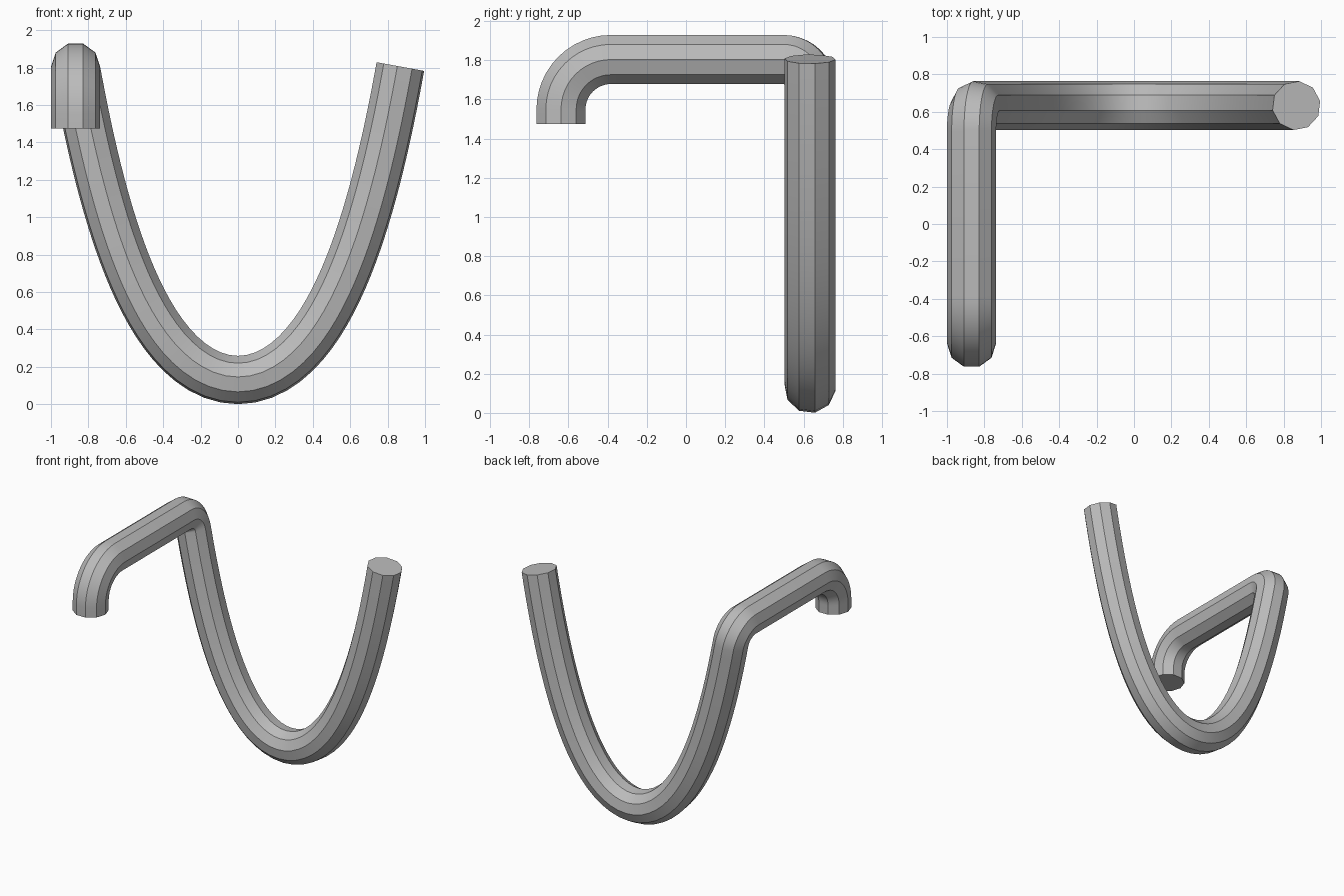
import bpy, bmesh, math
from mathutils import Vector

cube = bpy.data.objects.get("Cube")
if cube:
    bpy.data.objects.remove(cube, do_unlink=True)

SIDES, RADIUS = 10, 0.1315
SAG, BASE, END_X, BACK_Y = 0.3585, 0.13, 0.868, 0.633


def hanging(x):
    """Point of the sagging curve at x."""
    return Vector((x, BACK_Y, BASE + SAG * (math.cosh(x / SAG) - 1)))


def bend(corner, back, onward, r, steps):
    """Quarter-circle points rounding a right-angled corner."""
    centre = corner + (back + onward) * r
    angles = [math.pi / 2 * i / steps for i in range(steps + 1)]
    return [centre - r * (onward * math.cos(a) + back * math.sin(a)) for a in angles]


def sweep(name, path, side, mat):
    """Sweep a polygon along the path without twisting it, and cap both ends."""
    last = len(path) - 1
    bm = bmesh.new()
    rings, old = [], None
    for i, p in enumerate(path):
        a = (p - path[i - 1]).normalized() if i > 0 else Vector()
        b = (path[i + 1] - p).normalized() if i < last else Vector()
        tangent = (a + b).normalized()
        if old:
            side = old.rotation_difference(tangent) @ side
        side = (side - tangent * side.dot(tangent)).normalized()
        up, old = tangent.cross(side), tangent
        ring = []
        for k in range(SIDES):
            t = math.tau * k / SIDES
            ring.append(bm.verts.new(p + RADIUS * (side * math.cos(t) + up * math.sin(t))))
        rings.append(ring)
    for r0, r1 in zip(rings, rings[1:]):
        for k in range(SIDES):
            n = (k + 1) % SIDES
            bm.faces.new((r0[k], r0[n], r1[n], r1[k]))
    bm.faces.new(rings[0])
    bm.faces.new(rings[-1])
    bmesh.ops.recalc_face_normals(bm, faces=bm.faces)
    mesh = bpy.data.meshes.new(name)
    bm.to_mesh(mesh)
    bm.free()
    mesh.materials.append(mat)
    obj = bpy.data.objects.new(name, mesh)
    bpy.context.collection.objects.link(obj)
    return obj


grey = bpy.data.materials.new("plain_grey")
grey.use_nodes = True
grey.diffuse_color = (0.5, 0.5, 0.5, 1)
grey.node_tree.nodes["Principled BSDF"].inputs["Base Color"].default_value = (0.5, 0.5, 0.5, 1)

# Sagging loop, evenly spaced along its length
START_X, BEND = -0.843, 0.135
s0, s1 = (SAG * math.sinh(x / SAG) for x in (START_X, END_X))
COUNT = 56
loop = [hanging(SAG * math.asinh((s0 + (s1 - s0) * i / COUNT) / SAG)) for i in range(COUNT + 1)]

# Back corner, straight arm and drooping front end
down = Vector((1, 0, math.sinh(START_X / SAG))).normalized()
forward, backward = Vector((0, -1, 0)), Vector((0, 1, 0))
back_corner = loop[0] - down * BEND
front_corner = Vector((back_corner.x, -0.638, back_corner.z))
drop = Vector((0, 0, -1))
front_end = front_corner + drop * 0.33
path = [front_end] + bend(front_corner, drop, backward, 0.255, 12)
path += bend(back_corner, forward, down, BEND, 10) + loop[1:]

tube = sweep("bent_tube", path, Vector((1, 0, 0)), grey)
bpy.ops.object.select_all(action='DESELECT')
tube.select_set(True)
bpy.context.view_layer.objects.active = tube
bpy.ops.object.shade_smooth_by_angle(angle=math.radians(30))
